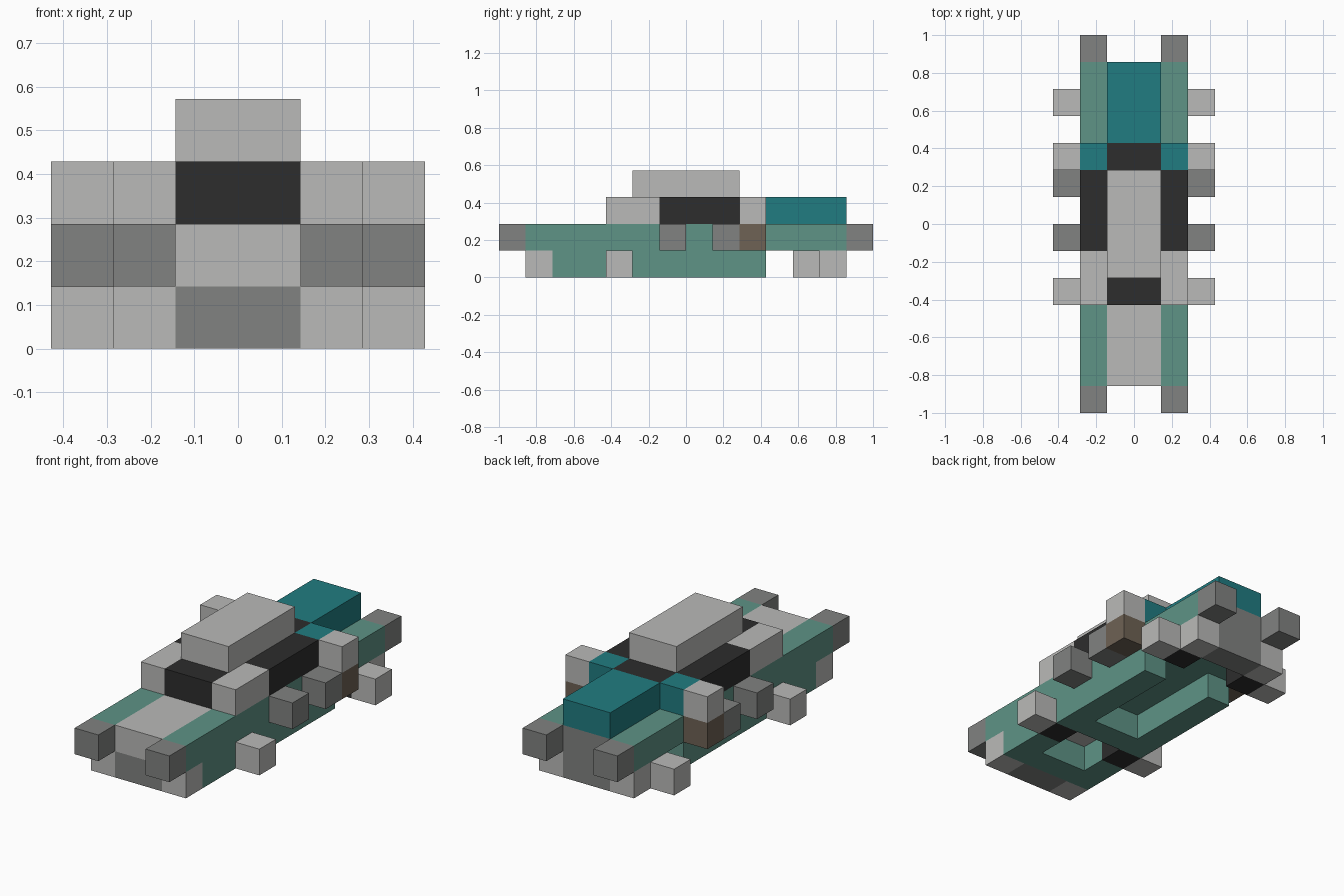
import bpy
import bmesh
from mathutils import Vector

U = 1 / 7  # size of one block

cube = bpy.data.objects.get("Cube")
if cube:
    bpy.data.objects.remove(cube, do_unlink=True)


def material(name, r, g, b):
    m = bpy.data.materials.new(name)
    m.use_nodes = True
    m.diffuse_color = (r, g, b, 1)
    bsdf = next(n for n in m.node_tree.nodes if n.type == "BSDF_PRINCIPLED")
    bsdf.inputs["Base Color"].default_value = (r, g, b, 1)
    bsdf.inputs["Roughness"].default_value = 0.8
    return m


LIGHT = material("light grey", 0.49, 0.49, 0.48)
MID = material("mid grey", 0.22, 0.225, 0.22)
BLACK = material("black", 0.026, 0.026, 0.026)
GREEN = material("sea green", 0.112, 0.292, 0.238)
TEAL = material("teal", 0.015, 0.202, 0.22)
BROWN = material("brown", 0.156, 0.122, 0.089)


def box(name, mat, x, y, z):
    """Box from ranges given in blocks."""
    lo, hi = (Vector(p) * U for p in zip(x, y, z))
    bm = bmesh.new()
    bmesh.ops.create_cube(bm, size=1)
    for v in bm.verts:
        v.co = [(lo[i] + hi[i]) / 2 + v.co[i] * (hi[i] - lo[i]) for i in range(3)]
    mesh = bpy.data.meshes.new(name)
    bm.to_mesh(mesh)
    bm.free()
    mesh.materials.append(mat)
    obj = bpy.data.objects.new(name, mesh)
    bpy.context.collection.objects.link(obj)


def pair(name, mat, x, y, z):
    """The same box on the left (+x) and right (-x)."""
    box("left_" + name, mat, x, y, z)
    box("right_" + name, mat, (-x[1], -x[0]), y, z)


MIDDLE, SIDE, OUTER = (-1, 1), (1, 2), (2, 3)

# Underside: nose, floor, rails, axle stubs and tail
box("front_grille", MID, MIDDLE, (-6, -5), (0, 1))
pair("front_corner", LIGHT, SIDE, (-6, -5), (0, 1))
box("front_floor", GREEN, (-2, 2), (-5, -4), (0, 1))
box("cross_bar", GREEN, MIDDLE, (-2, -1), (0, 1))
pair("front_rail", GREEN, SIDE, (-4, -3), (0, 1))
pair("main_rail", GREEN, SIDE, (-2, 3), (0, 1))
pair("front_axle", BLACK, SIDE, (-3, -2), (0, 1))
pair("rear_axle", BLACK, SIDE, (4, 5), (0, 1))
pair("rear_corner", LIGHT, SIDE, (5, 6), (0, 1))
box("rear_panel", MID, MIDDLE, (5, 6), (0, 2))

# Wheels
pair("front_wheel", LIGHT, OUTER, (-3, -2), (0, 1))
pair("rear_wheel", LIGHT, OUTER, (4, 5), (0, 1))

# Main body
pair("body_side", GREEN, SIDE, (-6, 6), (1, 2))
box("hood", LIGHT, MIDDLE, (-6, -3), (1, 2))
box("body_core", GREEN, MIDDLE, (-3, 5), (1, 2))
pair("front_bumper", MID, SIDE, (-7, -6), (1, 2))
pair("rear_bumper", MID, SIDE, (6, 7), (1, 2))

# Side fittings
pair("front_side_block", MID, OUTER, (-1, 0), (1, 2))
pair("rear_side_block", MID, OUTER, (1, 2), (1, 2))
pair("side_post_base", BROWN, OUTER, (2, 3), (1, 2))
pair("side_post_top", LIGHT, OUTER, (2, 3), (2, 3))

# Cabin, roof and rear box
box("cabin", BLACK, MIDDLE, (-3, 3), (2, 3))
pair("cabin_front", LIGHT, SIDE, (-3, -1), (2, 3))
pair("side_window", BLACK, SIDE, (-1, 2), (2, 3))
pair("cabin_rear", TEAL, SIDE, (2, 3), (2, 3))
box("roof", LIGHT, MIDDLE, (-2, 2), (3, 4))
box("rear_box", TEAL, MIDDLE, (3, 6), (2, 3))
